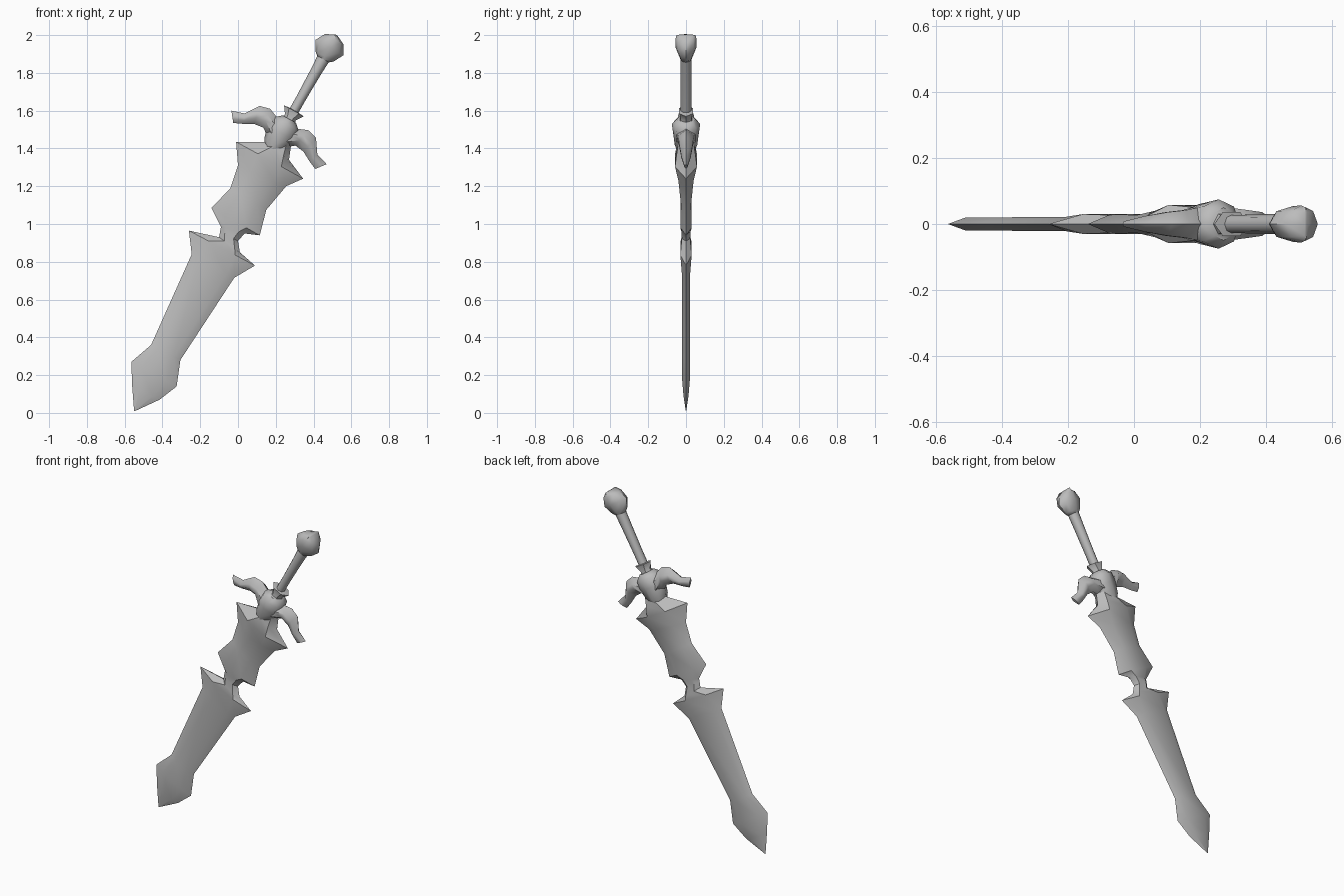
import bpy, bmesh, math
from mathutils import Vector

cube = bpy.data.objects.get("Cube")
if cube:
    bpy.data.objects.remove(cube)

steel = bpy.data.materials.new("plain_grey")
steel.use_nodes = True
GREY = (0.5, 0.5, 0.5, 1)
steel.diffuse_color = GREY
steel.node_tree.nodes["Principled BSDF"].inputs["Base Color"].default_value = GREY

# Slanted frame of the hilt: centre, long axis and cross axis
CENTRE = Vector((0.235, 0, 1.49))
ALONG = Vector((0.49, 0, 0.872)).normalized()
ACROSS = Vector((ALONG.z, 0, -ALONG.x))
DEPTH = Vector((0, 1, 0))


def loft(name, rings, angle):
    """Skin equal-sized rings of points and cap both ends."""
    bm = bmesh.new()
    rows = [[bm.verts.new(p) for p in ring] for ring in rings]
    n = len(rows[0])
    for a, b in zip(rows, rows[1:]):
        for i in range(n):
            j = (i + 1) % n
            bm.faces.new((a[i], a[j], b[j], b[i]))
    bm.faces.new(rows[0])
    bm.faces.new(rows[-1])
    bmesh.ops.remove_doubles(bm, verts=bm.verts, dist=0.0005)
    bmesh.ops.recalc_face_normals(bm, faces=bm.faces)
    mesh = bpy.data.meshes.new(name)
    bm.to_mesh(mesh)
    bm.free()
    mesh.materials.append(steel)
    obj = bpy.data.objects.new(name, mesh)
    bpy.context.collection.objects.link(obj)
    bpy.ops.object.select_all(action="DESELECT")
    obj.select_set(True)
    bpy.context.view_layer.objects.active = obj
    bpy.ops.object.shade_smooth_by_angle(angle=math.radians(angle))
    return obj


def bevelled(lx, lz, rx, rz, thick, flat):
    """Six-point section: two sharp edges and a flat middle on each side."""
    left, right = Vector((lx, 0, lz)), Vector((rx, 0, rz))
    mid = (left + right) / 2
    a, b, y = mid.lerp(left, flat), mid.lerp(right, flat), DEPTH * thick
    return [left, a + y, b + y, right, b - y, a - y]


def turned(name, profile, sides=8, angle=50):
    """Rings along the hilt axis: distance, half width, half depth."""
    rings = []
    for s, w, d in profile:
        turns = [math.tau * i / sides for i in range(sides)]
        rings.append([CENTRE + ALONG * s + ACROSS * w * math.cos(t)
                      + DEPTH * d * math.sin(t) for t in turns])
    return loft(name, rings, angle)


# Blade: left edge, right edge, half thickness, flat share
blade = [
    (-.55, .01, -.545, .01, .001, .5),
    (-.56, .14, -.415, .07, .013, .5),
    (-.565, .27, -.325, .14, .02, .55),
    (-.46, .36, -.305, .28, .02, .55),
    (-.245, .84, -.02, .715, .022, .65),
    (-.26, .965, .09, .78, .03, .4),
    (-.1, .93, .01, .85, .027, .5),
    (-.095, .96, 0, .91, .022, .5),
    (-.09, .985, .035, .95, .024, .5),
    (-.14, 1.085, .115, .94, .03, .45),
    (-.04, 1.19, .15, 1.075, .027, .5),
    (0, 1.31, .255, 1.2, .04, .5),
    (-.01, 1.435, .345, 1.24, .058, .35),
    (.155, 1.435, .27, 1.34, .05, .5),
    (.19, 1.48, .28, 1.41, .04, .5),
]
loft("blade", [bevelled(*row) for row in blade], 35)

# Curved guard arms: outer edge, inner edge, half thickness, flat share
arm = [
    (-.035, 1.6, -.025, 1.535, .008, .3),
    (.035, 1.585, .03, 1.53, .024, .3),
    (.115, 1.625, .085, 1.53, .036, .3),
    (.17, 1.61, .135, 1.51, .042, .3),
    (.21, 1.56, .16, 1.45, .05, .4),
    (.26, 1.52, .22, 1.44, .04, .4),
]
left_arm = [bevelled(*row) for row in arm]


def reflect(p):
    return p - ACROSS * 2 * (p - CENTRE).dot(ACROSS)


loft("guard_arm_right", left_arm, 50)
loft("guard_arm_left", [[reflect(p) for p in ring] for ring in left_arm], 50)

# Hilt parts
turned("guard_boss", [(-.14, .02, .04), (-.08, .065, .06), (-.01, .085, .068),
                      (.045, .075, .075), (.075, .04, .05)])
turned("collar", [(.05, .045, .045), (.085, .032, .032), (.125, .06, .042),
                  (.128, .026, .028)], 6)
turned("grip", [(.09, .026, .028), (.2, .026, .028), (.36, .03, .03),
                (.45, .035, .03)])
turned("pommel", [(.435, .03, .028), (.455, .055, .036), (.51, .084, .055),
                  (.56, .056, .056), (.585, .006, .05)])
